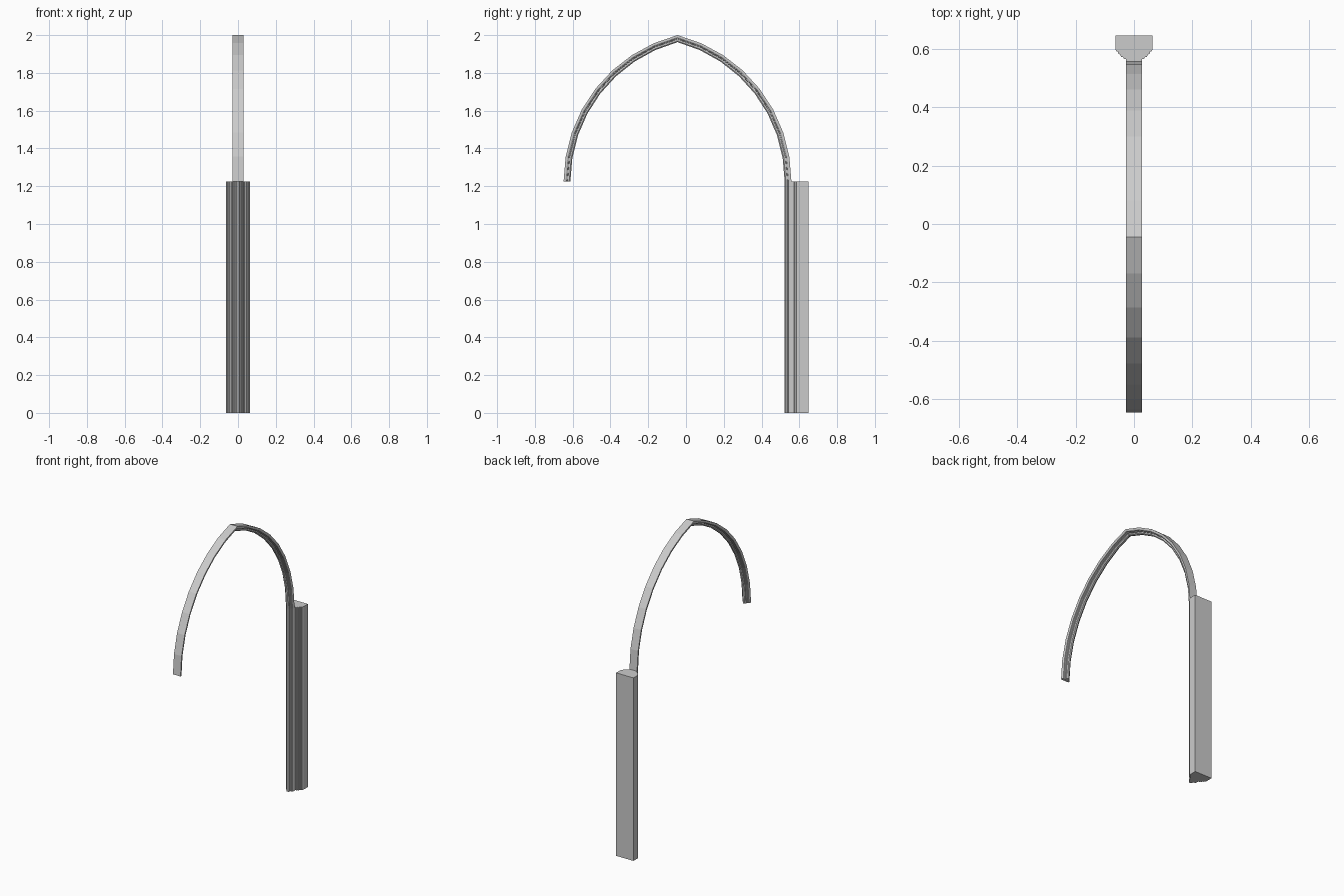
import bpy, bmesh, math

if "Cube" in bpy.data.objects:
    bpy.data.objects.remove(bpy.data.objects["Cube"])

SPRING, APEX_Y, R, C = 1.225, -0.045, 0.7995, 0.1965
SEGMENTS = 8

# half section of the rib: (half width, depth inward from the outer face)
RIB = [(.028, 0), (.028, .010), (.024, .016), (.018, .017), (.016, .021),
       (.010, .022), (.011, .030), (.006, .036)]
# half section of the jamb behind the shaft: (half width, y)
JAMB = [(.064, .648), (.064, .600), (.060, .592), (.055, .592), (.054, .584),
        (.047, .582), (.045, .574), (.038, .573), (.035, .567), (.028, .567)]


def mirror(half):
    """Close a half section into a full loop."""
    return half + [(-x, v) for x, v in reversed(half)]


def loft(name, rings):
    """Skin a list of closed rings and cap both ends."""
    bm = bmesh.new()
    loops = [[bm.verts.new(p) for p in ring] for ring in rings]
    n = len(loops[0])
    for a, b in zip(loops, loops[1:]):
        for i in range(n):
            j = (i + 1) % n
            bm.faces.new((a[i], a[j], b[j], b[i]))
    bm.faces.new(loops[0][::-1])
    bm.faces.new(loops[-1])
    bmesh.ops.recalc_face_normals(bm, faces=bm.faces)
    mesh = bpy.data.meshes.new(name)
    bm.to_mesh(mesh)
    bm.free()
    obj = bpy.data.objects.new(name, mesh)
    bpy.context.collection.objects.link(obj)
    return obj


def arch_point(x, depth, t, side):
    """Point on one arc; t runs from springing (0) to apex (1)."""
    r = R - depth
    a = t * math.acos(C / r)
    return (x, APEX_Y + side * (r * math.cos(a) - C), SPRING + r * math.sin(a))


# pointed arch rib: up one side, mitred at the apex, down the other
section = mirror(RIB)
steps = [(i / SEGMENTS, -1) for i in range(SEGMENTS + 1)]
steps += [(i / SEGMENTS, 1) for i in range(SEGMENTS - 1, -1, -1)]
loft("arch_rib", [[arch_point(x, d, t, s) for x, d in section] for t, s in steps])

# moulded wall pier whose front shaft continues the rib section downward
face_y = APEX_Y + R - C
pier = mirror(JAMB + [(x, face_y - d) for x, d in RIB])
loft("wall_pier", [[(x, y, z) for x, y in pier] for z in (0, SPRING)])
